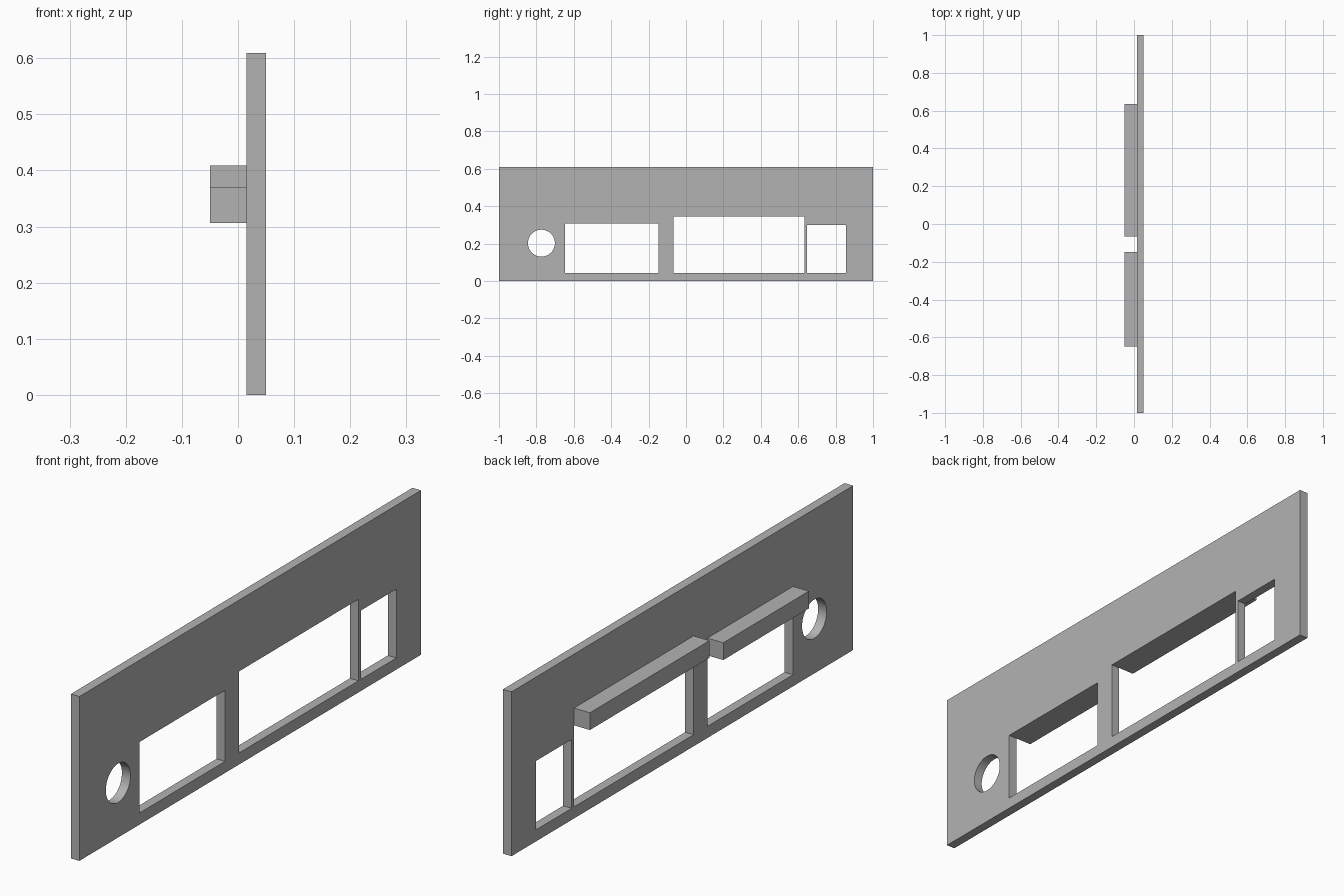
import bpy
import bmesh
from math import cos, sin, pi, radians

cube = bpy.data.objects.get("Cube")
if cube:
    bpy.data.objects.remove(cube, do_unlink=True)

# Single grey finish
grey = bpy.data.materials.new("plain grey")
grey.use_nodes = True
colour = (0.45, 0.45, 0.45, 1)
grey.diffuse_color = colour
grey.node_tree.nodes["Principled BSDF"].inputs["Base Color"].default_value = colour

PLATE_BACK, PLATE_FRONT = 0.015, 0.05
LEDGE_BACK = -0.05
SILL, LEDGE_HEIGHT = 0.043, 0.064


def rectangle(y0, y1, z0, z1):
    return [(y0, z0), (y1, z0), (y1, z1), (y0, z1)]


def circle(y, z, radius, sides=64):
    return [(y + radius * cos(2 * pi * i / sides), z + radius * sin(2 * pi * i / sides))
            for i in range(sides)]


def extruded_plate(name, outlines, x0, x1):
    """Fill nested outlines in the YZ plane and extrude them along X."""
    curve = bpy.data.curves.new(name, "CURVE")
    curve.dimensions = "2D"
    curve.fill_mode = "BOTH"
    curve.extrude = (x1 - x0) / 2
    for points in outlines:
        spline = curve.splines.new("POLY")
        spline.points.add(len(points) - 1)
        for point, (y, z) in zip(spline.points, points):
            point.co = (y, z, 0, 1)
        spline.use_cyclic_u = True
    obj = bpy.data.objects.new(name, curve)
    bpy.context.collection.objects.link(obj)
    obj.location.x = (x0 + x1) / 2
    obj.rotation_euler = (radians(90), 0, radians(90))
    bpy.ops.object.select_all(action="DESELECT")
    obj.select_set(True)
    bpy.context.view_layer.objects.active = obj
    bpy.ops.object.convert(target="MESH")
    obj = bpy.context.object

    # Weld the walls to the caps and tidy the flat faces
    bm = bmesh.new()
    bm.from_mesh(obj.data)
    bmesh.ops.remove_doubles(bm, verts=bm.verts, dist=0.0001)
    bmesh.ops.recalc_face_normals(bm, faces=bm.faces)
    bm.to_mesh(obj.data)
    bm.free()
    obj.data.materials.clear()
    obj.data.materials.append(grey)
    bpy.ops.object.shade_smooth_by_angle(angle=radians(30))
    return obj


# Openings: y start, y end, top height
front_window = (-0.648, -0.147, 0.306)
middle_window = (-0.066, 0.634, 0.345)
rear_window = (0.648, 0.856, 0.298)

# Face plate with three rectangular openings and a round one
holes = [rectangle(y0, y1, SILL, top)
         for y0, y1, top in (front_window, middle_window, rear_window)]
holes.append(circle(-0.773, 0.202, 0.072))
extruded_plate("face_plate", [rectangle(-1, 1, 0, 0.609)] + holes,
               PLATE_BACK, PLATE_FRONT)

# Ledges standing out above the two larger openings
for name, (y0, y1, top) in (("front_ledge", front_window),
                            ("middle_ledge", middle_window)):
    extruded_plate(name, [rectangle(y0, y1, top, top + LEDGE_HEIGHT)],
                   LEDGE_BACK, PLATE_BACK)
